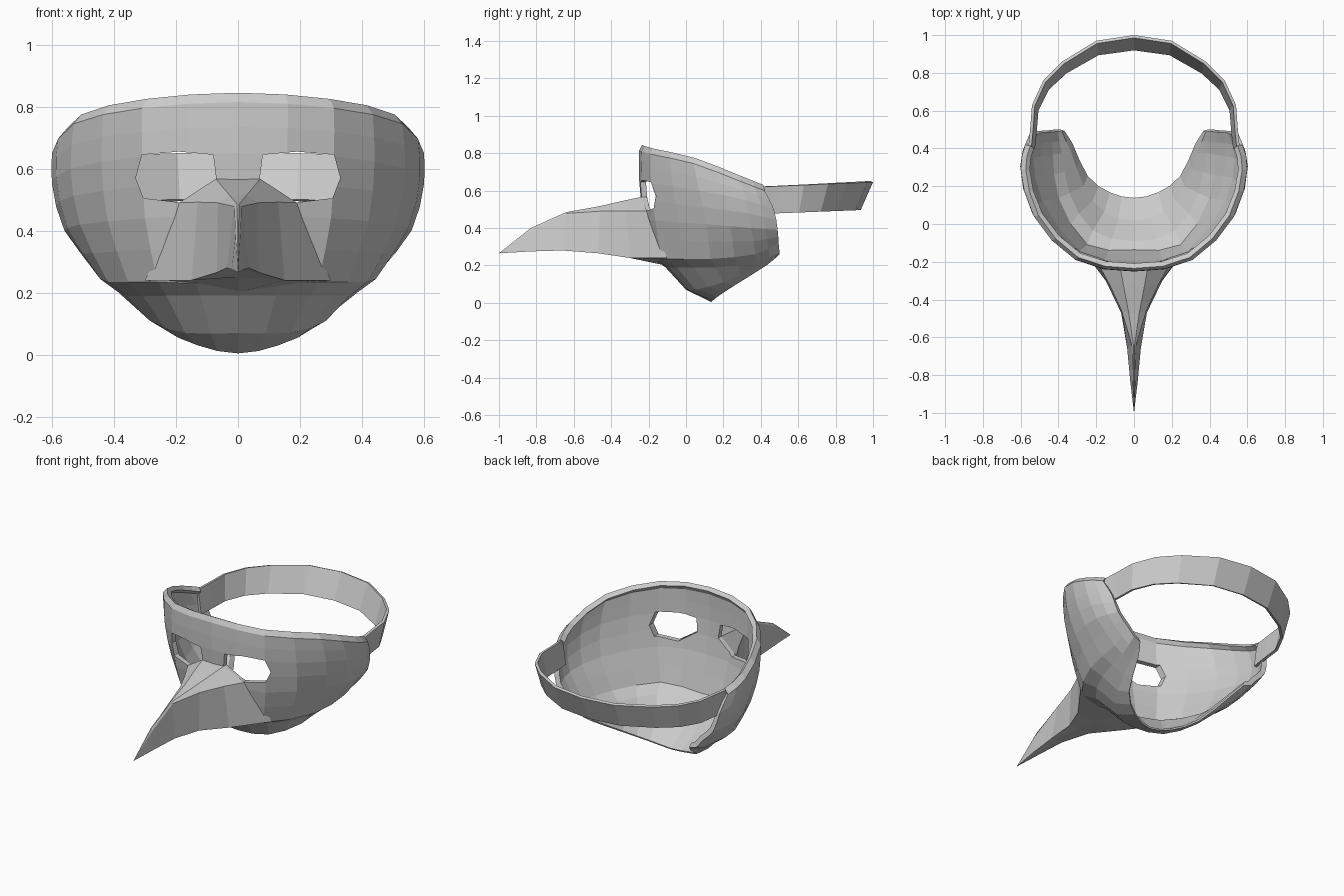
import bpy, bmesh
from mathutils import Vector

if "Cube" in bpy.data.objects:
    bpy.data.objects.remove(bpy.data.objects["Cube"])

grey = bpy.data.materials.new("plain_grey")
grey.diffuse_color = (0.6, 0.6, 0.6, 1)
grey.use_nodes = True
grey.node_tree.nodes["Principled BSDF"].inputs["Base Color"].default_value = grey.diffuse_color


def loft(name, rows, closed=False, thickness=0):
    """Skin a list of point rows with quads; optionally thicken inward."""
    bm = bmesh.new()
    grid = [[bm.verts.new(p) for p in row] for row in rows]
    n = len(rows[0])
    for a, b in zip(grid, grid[1:]):
        for i in range(n if closed else n - 1):
            j = (i + 1) % n
            bm.faces.new((a[i], b[i], b[j], a[j]))
    bmesh.ops.remove_doubles(bm, verts=bm.verts, dist=0.0005)
    if closed:
        bmesh.ops.recalc_face_normals(bm, faces=bm.faces)
    me = bpy.data.meshes.new(name)
    bm.to_mesh(me)
    bm.free()
    me.materials.append(grey)
    ob = bpy.data.objects.new(name, me)
    bpy.context.collection.objects.link(ob)
    if thickness:
        mod = ob.modifiers.new("thickness", "SOLIDIFY")
        mod.thickness = thickness
        mod.offset = -1
    return ob


def spline(pts, steps):
    """Resample a polyline smoothly through its points."""
    p = [Vector(q) for q in pts]
    p = [2 * p[0] - p[1]] + p + [2 * p[-1] - p[-2]]
    out = []
    for i in range(1, len(p) - 2):
        a, b, c, d = p[i - 1:i + 3]
        for s in range(steps):
            t = s / steps
            out.append(0.5 * (2 * b + (c - a) * t + (2 * a - 5 * b + 4 * c - d) * t * t
                              + (3 * b - a - 3 * c + d) * t ** 3))
    return out + [p[-2]]


def mirrored(half):
    """Extend a centre-to-right row to the full left-to-right row."""
    return [(-x, y, z) for x, y, z in half[:0:-1]] + list(half)


# Face shell: cross-sections from centre front to back edge
rim = [(0, -.25, .815), (.31, -.19, .795), (.53, .04, .745), (.60, .29, .65), (.575, .42, .60)]
brow = [(0, -.25, .65), (.31, -.187, .64), (.54, .07, .60), (.60, .32, .55), (.555, .47, .50)]
cheek = [(0, -.225, .45), (.30, -.165, .44), (.51, .11, .42), (.56, .35, .40), (.525, .49, .39)]
jaw = [(0, -.16, .225), (.26, -.13, .235), (.42, .13, .235), (.45, .37, .26), (.46, .495, .32)]
chin_top = [(0, -.11, .19), (.23, -.05, .19), (.36, .16, .19), (.40, .38, .22), (.42, .50, .27)]
chin = [(0, 0, .07), (.17, .05, .07), (.285, .20, .11), (.345, .38, .19), (.39, .50, .26)]
base = [(0, .135, .004), (.13, .165, .03), (.25, .255, .09), (.33, .43, .20), (.37, .495, .255)]
main = [spline(mirrored(r), 2) for r in (rim, brow, cheek, jaw)]
lower = [spline(mirrored(r), 2) for r in (chin_top, chin, base)]
columns = [spline(col, 2) for col in zip(*main)]
upper = [list(row) for row in zip(*columns)]
# Bevelled lip rises inward from the rim
lip = [Vector((p.x * .955, p.y + .015 * (1 - (p.y + .25) / .5), p.z + .03)) for p in upper[0]]
rows = [lip] + upper + lower
shell = loft("mask_shell", rows, thickness=0.03)
# Wall thins out toward the lower edge
wall = shell.vertex_groups.new(name="wall")
n = len(lip)
for i in range(len(rows) * n):
    wall.add([i], 0.3 if i >= (len(rows) - 1) * n else 1.0, "REPLACE")
shell.modifiers["thickness"].vertex_group = "wall"

# Eye openings
eye = [(.08, .645), (.19, .655), (.31, .645), (.33, .57), (.305, .505), (.18, .49), (.07, .565)]
bpy.context.view_layer.objects.active = shell
shell.select_set(True)
bpy.ops.object.modifier_apply(modifier="thickness")
for side in (-1, 1):
    cutter = loft("eye_cutter", [[(side * x, y, z) for x, z in eye] for y in (-.5, .1)], closed=True)
    bm = bmesh.new()
    bm.from_mesh(cutter.data)
    bmesh.ops.holes_fill(bm, edges=bm.edges)
    bmesh.ops.recalc_face_normals(bm, faces=bm.faces)
    bm.to_mesh(cutter.data)
    bm.free()
    cutter.hide_render = True
    mod = shell.modifiers.new("eye", "BOOLEAN")
    mod.object = cutter
    mod.operation = "DIFFERENCE"
    mod.solver = "EXACT"
    bpy.ops.object.modifier_apply(modifier="eye")
    bpy.data.objects.remove(cutter)


# Beak: ridge, shoulder and lower edge at each station
def beak_section(ridge, shoulder, edge, keel):
    right = [ridge, shoulder, edge]
    left = [(-x, y, z) for x, y, z in reversed(right)]
    return left + right + [(0, keel[0], keel[1])]


tip = (0, -1, .265)
beak = [
    [tip] * 7,
    beak_section((.002, -.83, .40), (.008, -.83, .385), (.020, -.83, .275), (-.83, .277)),
    beak_section((.003, -.64, .485), (.012, -.64, .478), (.036, -.66, .28), (-.66, .285)),
    beak_section((.028, -.47, .515), (.065, -.46, .49), (.068, -.47, .265), (-.47, .275)),
    beak_section((.055, -.33, .547), (.13, -.32, .492), (.15, -.30, .24), (-.33, .25)),
    beak_section((.072, -.235, .567), (.19, -.21, .49), (.30, -.10, .24), (-.11, .20)),
]
loft("beak", beak, closed=True)

# Head strap: band leaning inward toward its lower edge
path = [(.56, .40), (.55, .50), (.54, .63), (.48, .76), (.38, .86), (.20, .97), (0, 1)]
path += [(-x, y) for x, y in path[-2::-1]]
top = [(x, y, .62 + .042 * (y - .4) * (y > .45)) for x, y in path]
bottom = [(x * .965, y - .11 * (y - .4), .475 + .035 * (y - .4)) for x, y in path]
loft("head_strap", [top, bottom], thickness=0.016)
